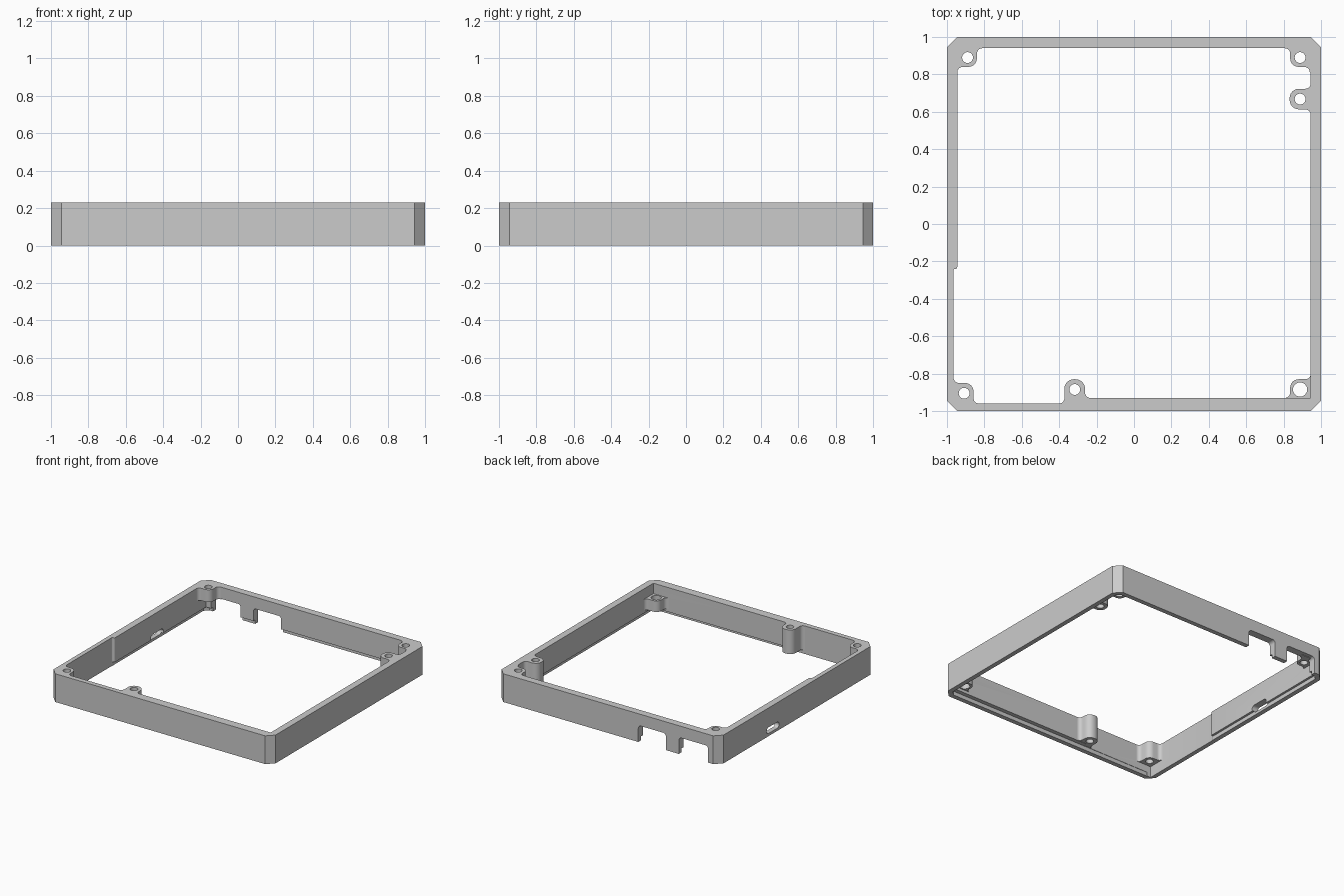
import bpy, bmesh, math
from mathutils import Vector

cube = bpy.data.objects.get("Cube")
if cube:
    bpy.data.objects.remove(cube)

HEIGHT = 0.23
grey = bpy.data.materials.new("plain grey")
grey.use_nodes = True
grey.diffuse_color = (0.6, 0.6, 0.6, 1)
grey.node_tree.nodes["Principled BSDF"].inputs["Base Color"].default_value = (0.6, 0.6, 0.6, 1)


def rounded(points, steps=6):
    """Round each (x, y, radius) corner of an outline."""
    out = []
    for i, p in enumerate(points):
        here = Vector(p[:2])
        r = p[2] if len(p) > 2 else 0
        if not r:
            out.append(here)
            continue
        u = (Vector(points[i - 1][:2]) - here).normalized()
        v = (Vector(points[(i + 1) % len(points)][:2]) - here).normalized()
        half = u.angle(v) / 2
        centre = here + (u + v).normalized() * r / math.sin(half)
        a = (here + u * r / math.tan(half) - centre).normalized()
        b = (here + v * r / math.tan(half) - centre).normalized()
        for k in range(steps + 1):
            out.append(centre + a.slerp(b, k / steps) * r)
    return out


def prism(name, outline, low, high, axis="z"):
    """Extrude an outline along an axis; the outline uses the other two axes in order."""
    place = {"z": lambda p, d: (p[0], p[1], d),
             "y": lambda p, d: (p[0], d, p[1]),
             "x": lambda p, d: (d, p[0], p[1])}[axis]
    bm = bmesh.new()
    base = bm.faces.new([bm.verts.new(place(p, low)) for p in outline])
    top = bmesh.ops.extrude_face_region(bm, geom=[base])["geom"]
    move = Vector(place((0, 0), high - low))
    bmesh.ops.translate(bm, verts=[g for g in top if isinstance(g, bmesh.types.BMVert)], vec=move)
    bmesh.ops.recalc_face_normals(bm, faces=bm.faces)
    mesh = bpy.data.meshes.new(name)
    bm.to_mesh(mesh)
    bm.free()
    mesh.materials.append(grey)
    obj = bpy.data.objects.new(name, mesh)
    bpy.context.collection.objects.link(obj)
    return obj


def combine(target, other, operation):
    """Apply a boolean and discard the helper."""
    mod = target.modifiers.new("combine", "BOOLEAN")
    mod.operation, mod.solver, mod.object = operation, "EXACT", other
    bpy.context.view_layer.objects.active = target
    bpy.ops.object.modifier_apply(modifier=mod.name)
    bpy.data.objects.remove(other)


def octagon(h, c):
    k = h - c
    return [(h, -k), (h, k), (k, h), (-k, h), (-h, k), (-h, -k), (-k, -h), (k, -h)]


def circle(x, y, r, sides=24):
    turn = 2 * math.pi / sides
    return [(x + r * math.cos(i * turn), y + r * math.sin(i * turn)) for i in range(sides)]


def corner_pad(sx, sy, wx, wy, ex, ey):
    """Boss outline filling a corner, blended into both walls."""
    f, s = 0.03, 0.97
    pts = [(s, s), (s, ey - f), (wx, ey - f), (wx, ey, f * 0.98), (ex, ey, 0.045),
           (ex, wy, f * 0.98), (ex - f, wy), (ex - f, s)]
    return rounded([(p[0] * sx, p[1] * sy) + p[2:] for p in pts])


def wall_pad(centre, left, right, end):
    """Boss outline standing off a wall, as (along, outward)."""
    h, f, s = 0.055, 0.03, 0.97
    a, b = centre - h, centre + h
    return [(a - f, s), (a - f, left), (a, left, f * 0.98), (a, end, 0.05),
            (b, end, 0.05), (b, right, f * 0.98), (b + f, right), (b + f, s)]


# Wall ring with stepped inner outline
frame = prism("frame", octagon(1.0, 0.055), 0, HEIGHT)
cavity = [(-0.945, 0.94), (0.945, 0.94), (0.945, -0.93), (-0.32, -0.93),
          (-0.32, -0.96), (-0.965, -0.96), (-0.965, -0.24, 0.009), (-0.945, -0.24, 0.009)]
combine(frame, prism("cavity", rounded(cavity), -0.1, 0.4), "DIFFERENCE")

# Lid recess around the underside
combine(frame, prism("recess", octagon(0.963, 0.033), -0.1, 0.032), "DIFFERENCE")

# Back wall openings either side of a tab
for x0, x1 in ((-0.52, -0.27), (-0.9, -0.635)):
    shape = rounded([(x0, -0.1), (x1, -0.1), (x1, 0.135, 0.025), (x0, 0.135, 0.025)])
    combine(frame, prism("opening", shape, 0.88, 1.1, "y"), "DIFFERENCE")

# Slot through the side wall
slot = rounded([(y, z, 0.024) for y, z in ((0.23, 0.022), (0.39, 0.022), (0.39, 0.072), (0.23, 0.072))])
combine(frame, prism("slot", slot, -1.1, -0.9, "x"), "DIFFERENCE")

# Screw bosses: outline, bottom, top, hole position and radius
bosses = [
    (corner_pad(-1, 1, 0.945, 0.94, 0.84, 0.84), 0.13, HEIGHT, -0.89, 0.89, 0.029),
    (corner_pad(1, 1, 0.94, 0.94, 0.835, 0.84), 0.05, HEIGHT, 0.888, 0.89, 0.029),
    (corner_pad(-1, -1, 0.965, 0.96, 0.858, 0.85), 0.09, HEIGHT, -0.908, -0.905, 0.029),
    (corner_pad(1, -1, 0.945, 0.93, 0.835, 0.83), 0.055, 0.145, 0.888, -0.885, 0.038),
    (rounded([(p[1], p[0]) + p[2:] for p in wall_pad(0.668, 0.945, 0.945, 0.832)]),
     0.05, HEIGHT, 0.888, 0.668, 0.029),
    (rounded([(p[0], -p[1]) + p[2:] for p in wall_pad(-0.317, 0.96, 0.93, 0.83)]),
     0.034, HEIGHT, -0.317, -0.885, 0.029),
]
for outline, low, high, x, y, r in bosses:
    combine(frame, prism("boss", outline, low, high), "UNION")
    combine(frame, prism("hole", circle(x, y, r), -0.1, 0.4), "DIFFERENCE")

# Smooth the fillets, keep the edges sharp
frame.select_set(True)
bpy.context.view_layer.objects.active = frame
bpy.ops.object.shade_smooth_by_angle(angle=math.radians(30))
